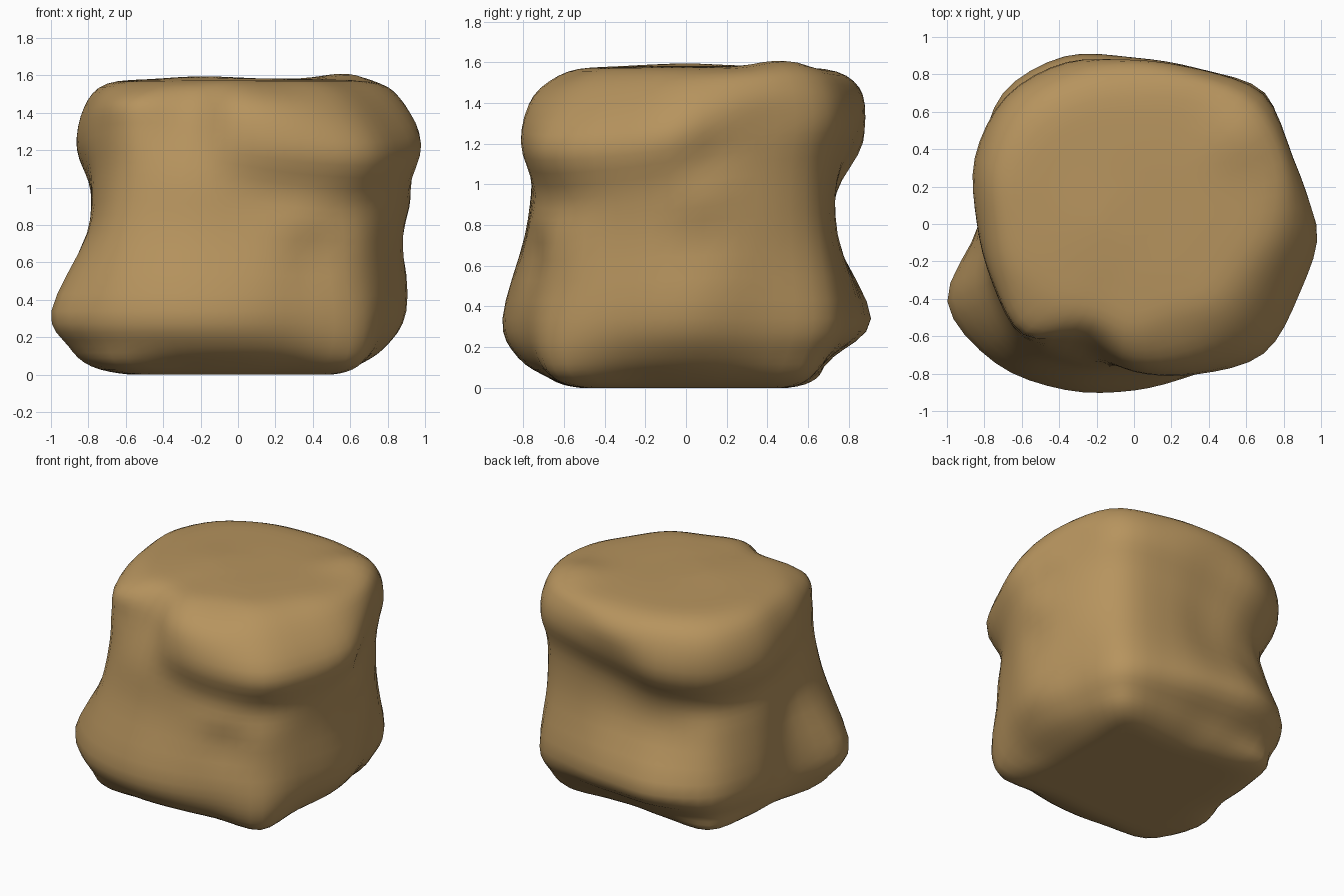
import bpy, bmesh, math
from mathutils import Vector

if "Cube" in bpy.data.objects:
    bpy.data.objects.remove(bpy.data.objects["Cube"])

N = 16    # control points round each cross-section
STEP = 4  # samples between control points

# Cross-sections: radius every 22.5 degrees, counter-clockwise from +x
base = [.47, .51, .66, .50, .46, .53, .68, .59, .55, .62, .70, .56, .51, .53, .68, .51]
edge = [.63, .67, .82, .64, .59, .67, .87, .76, .72, .85, .90, .72, .66, .69, .87, .67]
foot = [.79, .80, .91, .76, .71, .78, .91, .83, .80, .98, .98, .88, .82, .82, .94, .81]
bulge = [.90, .89, .99, .90, .89, .97, .99, .89, .83, 1.08, 1.05, .96, .89, .87, .95, .89]
waist = [.90, .91, .92, .80, .74, .79, .88, .84, .81, .87, .92, .84, .79, .83, .91, .88]
neck = [.92, .91, .92, .80, .74, .79, .84, .82, .79, .82, .86, .79, .76, .79, .88, .90]
lobe = [.99, .92, .98, .89, .85, .93, .96, .92, .84, .82, .84, .71, .79, .87, .98, .96]
shoulder = [.89, .91, .95, .88, .87, .90, .93, .88, .80, .79, .81, .64, .74, .78, .82, .82]
rim = [.73, .81, .84, .78, .74, .76, .78, .75, .68, .66, .62, .53, .58, .56, .62, .64]


def ring(radii, z, scale=1.0, sag=0.0):
    # sag drops the overhang at front right and back left, lifts it between
    out = []
    for i, r in enumerate(radii):
        a = 2 * math.pi * i / N
        drop = sag * math.cos(2 * a - math.pi * 1.5)
        out.append(Vector((r * scale * math.cos(a), r * scale * math.sin(a), z - drop)))
    return out


def spline(p0, p1, p2, p3, t):
    return 0.5 * (2 * p1 + (p2 - p0) * t + (2 * p0 - 5 * p1 + 4 * p2 - p3) * t * t
                  + (3 * p1 - p0 - 3 * p2 + p3) * t ** 3)


def refine_loop(pts):
    n = len(pts)
    return [spline(pts[i - 1], pts[i], pts[(i + 1) % n], pts[(i + 2) % n], k / STEP)
            for i in range(n) for k in range(STEP)]


sections = [ring(base, 0, .5), ring(base, 0), ring(edge, .045), ring(foot, .15),
            ring(bulge, .34), ring(waist, .74, 1, .03), ring(neck, 1.0, 1, .07),
            ring(lobe, 1.24, 1, .06), ring(shoulder, 1.44, 1, .02), ring(rim, 1.555),
            ring(rim, 1.58, .6), ring(rim, 1.58, .2)]
sections = [refine_loop(s) for s in sections]

# Smooth the stack of sections vertically
rows = []
last = len(sections) - 1
for j in range(last):
    quad = [sections[max(0, min(last, j + d))] for d in (-1, 0, 1, 2)]
    for k in range(STEP):
        rows.append([spline(*pts, k / STEP) for pts in zip(*quad)])
rows.append(sections[-1])

# Ledges and dents on the sides: centre, outward amount, width
dents = [((.42, -.74, .64), -.04, .17), ((.38, -.74, .86), .025, .15),
         ((.92, .10, 1.18), -.04, .14), ((.90, .05, .70), -.025, .14),
         ((.90, .10, .95), .02, .13), ((.62, -.62, .50), -.02, .13),
         ((-.80, -.08, .75), -.03, .16)]
# Low bumps on the top: (x, y, height, width)
bumps = [(.58, .48, .04, .03), (-.15, 0, .015, .05)]


def weather(p):
    q = p.copy()
    out = Vector((p.x, p.y, 0)).normalized()
    for c, amount, width in dents:
        q += out * amount * math.exp(-(p - Vector(c)).length_squared / width ** 2)
    if p.z > 1.4:
        q.z += sum(h * math.exp(-((p.x - x) ** 2 + (p.y - y) ** 2) / w)
                   for x, y, h, w in bumps)
    q.z = max(q.z, 0)
    return q


# Boulder body
bm = bmesh.new()
grid = [[bm.verts.new(weather(p)) for p in row] for row in rows]
count = len(grid[0])
for lo, hi in zip(grid, grid[1:]):
    for i in range(count):
        k = (i + 1) % count
        bm.faces.new((lo[i], lo[k], hi[k], hi[i]))
bm.faces.new(list(reversed(grid[0])))
bm.faces.new(grid[-1])
for f in bm.faces:
    f.smooth = True

mesh = bpy.data.meshes.new("boulder")
bm.to_mesh(mesh)
bm.free()
boulder = bpy.data.objects.new("boulder", mesh)
bpy.context.collection.objects.link(boulder)

mat = bpy.data.materials.new("sandstone_tan")
mat.diffuse_color = (0.47, 0.295, 0.112, 1)
mat.use_nodes = True
mat.node_tree.nodes["Principled BSDF"].inputs["Base Color"].default_value = mat.diffuse_color
mesh.materials.append(mat)
